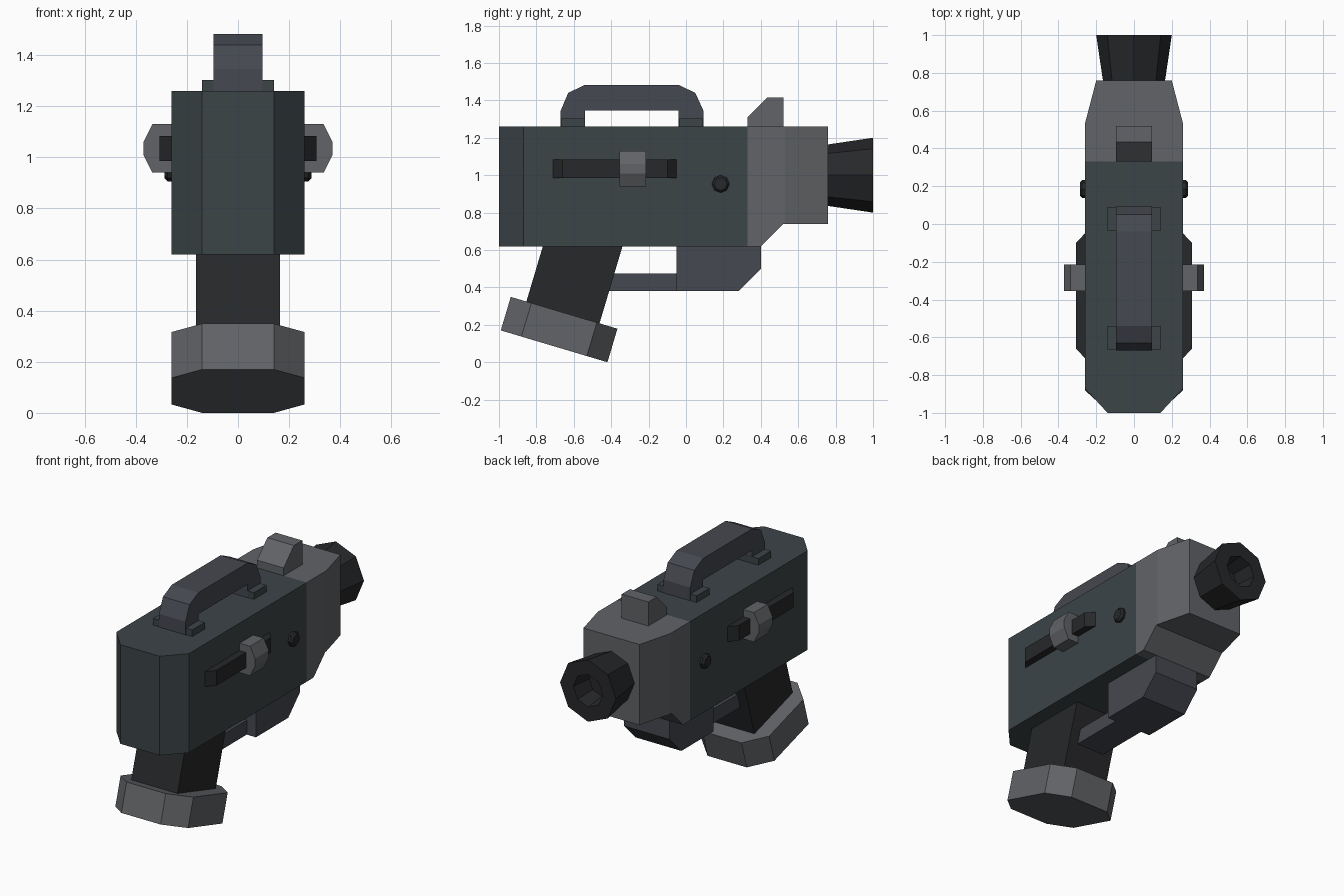
import bpy, bmesh, math
from mathutils import Matrix, Vector

if "Cube" in bpy.data.objects:
    bpy.data.objects.remove(bpy.data.objects["Cube"])


def material(name, r, g, b):
    m = bpy.data.materials.new(name)
    m.diffuse_color = (r, g, b, 1)
    m.use_nodes = True
    m.node_tree.nodes["Principled BSDF"].inputs["Base Color"].default_value = m.diffuse_color
    return m


DARK = material("dark_slate", 0.045, 0.058, 0.064)
BLACK = material("near_black", 0.02, 0.021, 0.023)
GREY = material("mid_grey", 0.12, 0.125, 0.135)
STEEL = material("blue_grey", 0.06, 0.065, 0.08)


def finish(name, bm, mat, matrix=None):
    if matrix:
        bm.transform(matrix)
    bmesh.ops.recalc_face_normals(bm, faces=bm.faces)
    me = bpy.data.meshes.new(name)
    bm.to_mesh(me)
    bm.free()
    me.materials.append(mat)
    ob = bpy.data.objects.new(name, me)
    bpy.context.collection.objects.link(ob)
    return ob


def prism(name, pts, lo, hi, axis, mat, matrix=None, cuts=()):
    """Extrude a profile: (y,z) along x, (x,z) along y, or (x,y) along z.
    cuts are (point, normal) planes that trim the corners."""
    def place(p, d):
        return {"x": (d, p[0], p[1]), "y": (p[0], d, p[1]), "z": (p[0], p[1], d)}[axis]
    bm = bmesh.new()
    face = bm.faces.new([bm.verts.new(place(p, lo)) for p in pts])
    ext = bmesh.ops.extrude_face_region(bm, geom=[face])
    move = Vector(place((0, 0), hi - lo))
    bmesh.ops.translate(bm, vec=move, verts=[v for v in ext["geom"] if isinstance(v, bmesh.types.BMVert)])
    for co, no in cuts:
        geom = bm.verts[:] + bm.edges[:] + bm.faces[:]
        bmesh.ops.bisect_plane(bm, geom=geom, plane_co=co, plane_no=no, clear_outer=True)
        bmesh.ops.holes_fill(bm, edges=[e for e in bm.edges if e.is_boundary])
    return finish(name, bm, mat, matrix)


def rect(a0, b0, a1, b1):
    return [(a0, b0), (a1, b0), (a1, b1), (a0, b1)]


def turned(name, rings, centre, axis, mat, n=8):
    """Turn (radius, position) rings around the x or y axis; ends are capped."""
    bm = bmesh.new()
    loops = []
    for r, d in rings:
        loop = []
        for i in range(n):
            a = 2 * math.pi * i / n
            p, q = centre[0] + r * math.cos(a), centre[1] + r * math.sin(a)
            loop.append(bm.verts.new((d, p, q) if axis == "x" else (p, d, q)))
        loops.append(loop)
    for a, b in zip(loops, loops[1:]):
        for i in range(n):
            j = (i + 1) % n
            bm.faces.new((a[i], a[j], b[j], b[i]))
    bm.faces.new(loops[0])
    bm.faces.new(loops[-1])
    return finish(name, bm, mat)


# Main housing with chamfered rear corners
prism("main_housing", [(-0.14, -1), (0.14, -1), (0.26, -0.87), (0.26, 0.33),
                       (-0.26, 0.33), (-0.26, -0.87)], 0.62, 1.26, "z", DARK)

# Tapered nose with stepped underside
prism("nose_shroud", [(0.33, 0.62), (0.40, 0.62), (0.52, 0.74), (0.76, 0.74), (0.76, 1.26), (0.33, 1.26)],
      -0.26, 0.26, "x", GREY,
      cuts=[((s * 0.26, 0.53, 1), (s * 0.23, 0.06, 0)) for s in (1, -1)])

# Flared muzzle with a recessed bore
turned("muzzle", [(0.163, 0.75), (0.2, 1.0), (0.105, 1.0), (0.09, 0.86)], (0, 1.0), "y", BLACK)

# Sight on top of the nose
prism("sight", [(0.33, 1.25), (0.52, 1.25), (0.52, 1.415), (0.435, 1.415), (0.33, 1.31)],
      -0.095, 0.095, "x", GREY)

# Carry handle and its feet
prism("carry_handle", [(-0.67, 1.25), (-0.67, 1.345), (-0.63, 1.44), (-0.54, 1.483), (-0.04, 1.483),
                       (0.05, 1.44), (0.093, 1.345), (0.093, 1.25), (-0.04, 1.25), (-0.04, 1.345),
                       (-0.54, 1.345), (-0.54, 1.25)], -0.095, 0.095, "x", STEEL)
for label, y in (("rear", -0.668), ("front", -0.038)):
    prism(label + "_handle_foot", rect(y, 1.25, y + 0.129, 1.303), -0.14, 0.14, "x", DARK)

# Side rails, sliding tabs and round buttons, on both sides
for side, s in (("right", 1), ("left", -1)):
    prism(side + "_rail", [(s * 0.25, -0.71), (s * 0.26, -0.71), (s * 0.307, -0.66), (s * 0.307, -0.10),
                           (s * 0.26, -0.05), (s * 0.25, -0.05)], 0.985, 1.083, "z", BLACK)
    prism(side + "_slide_tab", [(s * 0.25, 0.94), (s * 0.335, 0.94), (s * 0.37, 1.01), (s * 0.37, 1.06),
                                (s * 0.335, 1.13), (s * 0.25, 1.13)], -0.355, -0.215, "y", GREY)
    turned(side + "_button", [(0.047, s * 0.25), (0.047, s * 0.275), (0.035, s * 0.287)],
           (0.185, 0.953), "x", BLACK)

# Raked grip and its wide eight-sided base, built upright and tilted together
tilt = Matrix.Translation((0, -0.42, 0)) @ Matrix.Rotation(math.radians(-16.6), 4, "X")
prism("grip", rect(-0.165, -0.508, 0.165, -0.10), 0.15, 0.66, "z", BLACK, tilt)
prism("grip_base", [(-0.14, -0.595), (0.14, -0.595), (0.26, -0.48), (0.26, -0.115), (0.14, 0),
                    (-0.14, 0), (-0.26, -0.115), (-0.26, -0.48)], 0, 0.187, "z", GREY, tilt)

# Lower block and the bar joining it to the grip
prism("lower_block", [(-0.05, 0.38), (0.28, 0.38), (0.40, 0.50), (0.40, 0.63), (-0.05, 0.63)],
      -0.163, 0.163, "x", STEEL)
prism("guard_bar", rect(-0.45, 0.382, -0.04, 0.475), -0.1, 0.1, "x", STEEL)
